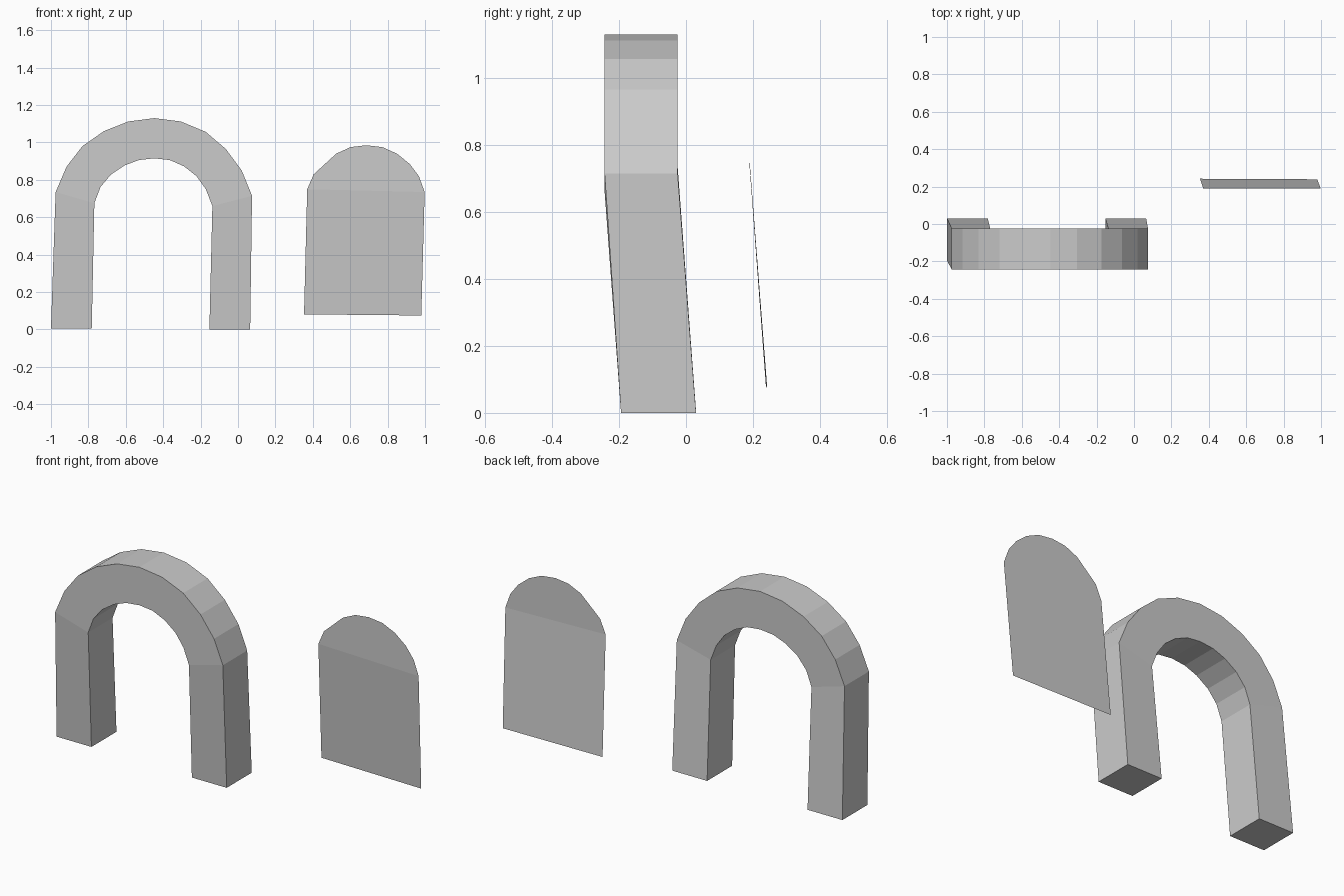
import bpy, bmesh

if "Cube" in bpy.data.objects:
    bpy.data.objects.remove(bpy.data.objects["Cube"])


def make_object(name, bm):
    mesh = bpy.data.meshes.new(name)
    bm.to_mesh(mesh)
    bm.free()
    obj = bpy.data.objects.new(name, mesh)
    bpy.context.collection.objects.link(obj)
    return obj


# Arch: rectangular section swept from the left foot, over the top, to the right foot
outer = [(-1.0, 0.005), (-0.975, 0.735), (-0.917, 0.87), (-0.832, 0.98),
         (-0.718, 1.06), (-0.587, 1.112), (-0.447, 1.13), (-0.305, 1.112),
         (-0.173, 1.057), (-0.065, 0.965), (0.02, 0.85), (0.075, 0.715), (0.065, 0.0)]
inner = [(-0.782, 0.005), (-0.768, 0.675), (-0.735, 0.762), (-0.68, 0.828),
         (-0.607, 0.877), (-0.53, 0.906), (-0.447, 0.915), (-0.365, 0.906),
         (-0.288, 0.872), (-0.222, 0.82), (-0.172, 0.75), (-0.137, 0.66), (-0.153, 0.0)]
foot_y = (-0.194, 0.03)
arc_y = (-0.243, -0.025)

bm = bmesh.new()
rings = []
for i, (o, n) in enumerate(zip(outer, inner)):
    front, back = foot_y if i in (0, len(outer) - 1) else arc_y
    section = [(o, front), (n, front), (n, back), (o, back)]
    rings.append([bm.verts.new((p[0], y, p[1])) for p, y in section])
for a, b in zip(rings, rings[1:]):
    for k in range(4):
        j = (k + 1) % 4
        bm.faces.new((a[k], a[j], b[j], b[k]))
bm.faces.new(rings[0])
bm.faces.new(rings[-1])
bmesh.ops.recalc_face_normals(bm, faces=bm.faces)
make_object("arch", bm)

# Door panel: a thin sheet, leaning below the spring line and upright above it
head = [(0.998, 0.735), (0.967, 0.82), (0.918, 0.885), (0.85, 0.94), (0.772, 0.975),
        (0.685, 0.985), (0.602, 0.975), (0.525, 0.94), (0.405, 0.83), (0.37, 0.75)]
bottom = [(0.353, 0.081, 0.242), (0.98, 0.075, 0.239)]

bm = bmesh.new()
top = [bm.verts.new((x, 0.19, z)) for x, z in head]
base = [bm.verts.new((x, y, z)) for x, z, y in bottom]
bm.faces.new(top)
bm.faces.new((base[0], base[1], top[0], top[-1]))
bmesh.ops.recalc_face_normals(bm, faces=bm.faces)
if sum(f.normal.y for f in bm.faces) > 0:
    bmesh.ops.reverse_faces(bm, faces=bm.faces)
make_object("door_panel", bm)
